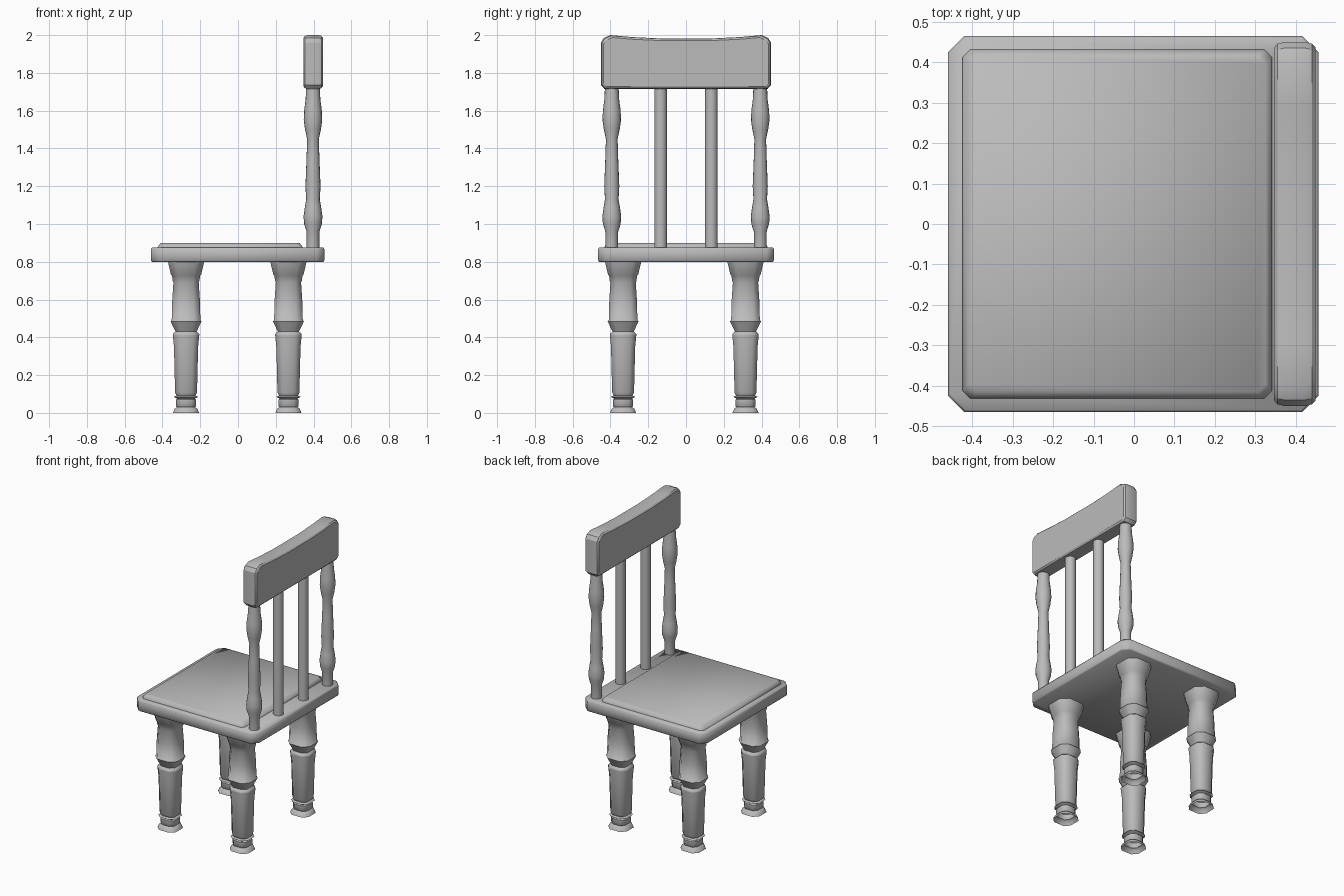
import bpy, math

if "Cube" in bpy.data.objects:
    bpy.data.objects.remove(bpy.data.objects["Cube"])

# Darker neutral grey shared by every part
grey = bpy.data.materials.new("grey")
grey.diffuse_color = (0.5, 0.5, 0.5, 1)
grey.use_nodes = True
grey.node_tree.nodes["Principled BSDF"].inputs["Base Color"].default_value = grey.diffuse_color


def loft(name, rings, smooth=None, open_base=False):
    """Skin a stack of closed rings (equal point counts) and cap the ends."""
    n = len(rings[0])
    verts = [p for ring in rings for p in ring]
    faces = [tuple(range(len(verts) - n, len(verts)))]
    if not open_base:
        faces.append(tuple(reversed(range(n))))
    for r in range(len(rings) - 1):
        for i in range(n):
            j = (i + 1) % n
            faces.append((r * n + i, r * n + j, (r + 1) * n + j, (r + 1) * n + i))
    mesh = bpy.data.meshes.new(name)
    mesh.from_pydata(verts, [], faces)
    mesh.materials.append(grey)
    obj = bpy.data.objects.new(name, mesh)
    bpy.context.collection.objects.link(obj)
    if smooth:
        bpy.ops.object.select_all(action='DESELECT')
        obj.select_set(True)
        bpy.context.view_layer.objects.active = obj
        bpy.ops.object.shade_smooth_by_angle(angle=math.radians(smooth))
    return obj


def cut_rect(x0, x1, y0, y1, z, c):
    """Rectangle with chamfered corners, counter-clockwise."""
    return [(x0 + c, y0, z), (x1 - c, y0, z), (x1, y0 + c, z), (x1, y1 - c, z),
            (x1 - c, y1, z), (x0 + c, y1, z), (x0, y1 - c, z), (x0, y0 + c, z)]


def turned(name, x, y, profile, sides=16):
    rings = [[(x + r * math.cos(2 * math.pi * i / sides),
               y + r * math.sin(2 * math.pi * i / sides), z) for i in range(sides)]
             for z, r in profile]
    return loft(name, rings, 40)


# Seat board with chamfered corners
X0, X1, Y = -0.46, 0.457, 0.465
loft("seat", [cut_rect(X0 + d, X1 - d, -Y + d, Y - d, z, 0.04)
              for z, d in ((0.80, 0.005), (0.806, 0), (0.868, 0), (0.875, 0.005))], 50)

# Raised seat panel, softly shaded over its rim
loft("seat_panel", [cut_rect(-0.425 + d, 0.342 - d, -0.432 + d, 0.432 - d, z, 0.02)
                    for z, d in ((0.87, 0), (0.879, 0), (0.90, 0.016))], 60)

# Faceted legs: (height, half width)
leg_profile = [(0, 0.069), (0.022, 0.06), (0.03, 0.048), (0.036, 0.053), (0.07, 0.053),
               (0.075, 0.047), (0.085, 0.064), (0.092, 0.05), (0.108, 0.058),
               (0.35, 0.064), (0.41, 0.07), (0.418, 0.07), (0.43, 0.056),
               (0.485, 0.082), (0.49, 0.076), (0.60, 0.073), (0.69, 0.067),
               (0.70, 0.071), (0.725, 0.074), (0.732, 0.08), (0.80, 0.096)]
for xn, x in (("front", -0.275), ("rear", 0.267)):
    for yn, y in (("right", -0.333), ("left", 0.315)):
        loft(f"{xn}_leg_{yn}", [cut_rect(x - w, x + w, y - w, y + w, z, w * 0.45)
                                for z, w in leg_profile], 50, open_base=True)

# Turned back posts and plain spindles
post_profile = [(0.86, 0.034), (0.96, 0.034), (1.0, 0.047), (1.04, 0.050), (1.09, 0.043),
                (1.13, 0.036), (1.2, 0.040), (1.35, 0.034), (1.45, 0.031), (1.5, 0.042),
                (1.55, 0.049), (1.6, 0.047), (1.66, 0.039), (1.73, 0.036)]
for side, s in (("right", -1), ("left", 1)):
    turned(f"back_post_{side}", 0.397, s * 0.393, post_profile)
    turned(f"spindle_{side}", 0.397, s * 0.134, [(0.86, 0.033), (1.73, 0.033)])

# Top rail: dipped outline in the y-z plane, lofted through its thickness
half = [(0.13, 1.982), (0.29, 1.99), (0.40, 2.0), (0.435, 1.985), (0.45, 1.96),
        (0.45, 1.735), (0.432, 1.715)]
outline = [(-y, z) for y, z in half] + [(y, z) for y, z in reversed(half)]


def rail_ring(x, d):
    sy, sz = (0.45 - d) / 0.45, (0.1425 - d) / 0.1425
    return [(x, y * sy, 1.8575 + (z - 1.8575) * sz) for y, z in outline]


loft("top_rail", [rail_ring(x, d) for x, d in
                  ((0.347, 0.013), (0.355, 0.004), (0.37, 0),
                   (0.426, 0), (0.441, 0.004), (0.449, 0.013))], 30)
